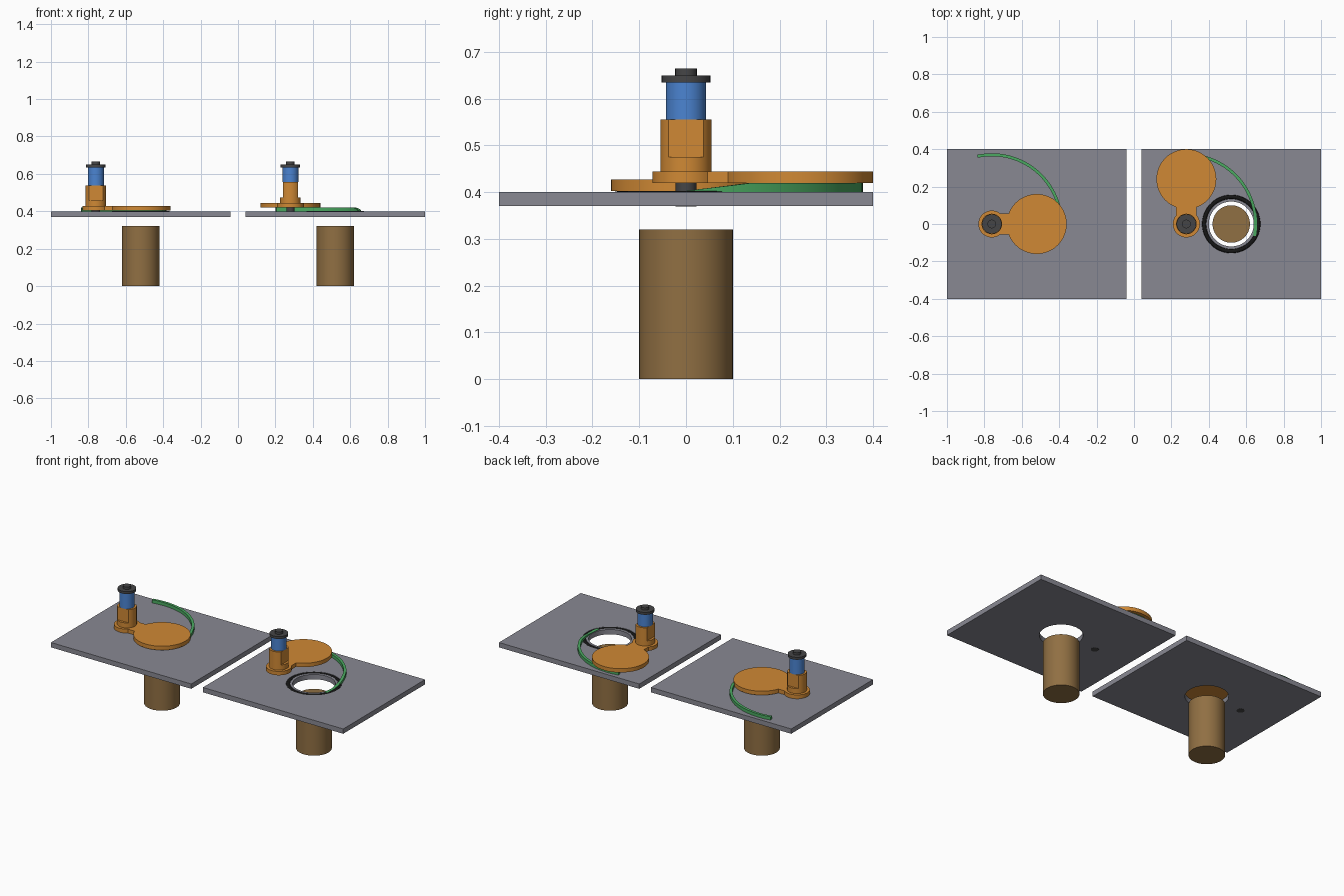
import bpy, bmesh, math
from mathutils import Matrix

if "Cube" in bpy.data.objects:
    bpy.data.objects.remove(bpy.data.objects["Cube"], do_unlink=True)


def material(name, rgb):
    m = bpy.data.materials.new(name)
    m.use_nodes = True
    m.diffuse_color = (*rgb, 1)
    m.node_tree.nodes["Principled BSDF"].inputs["Base Color"].default_value = (*rgb, 1)
    return m


GREY = material("plate grey", (0.25, 0.25, 0.29))
ORANGE = material("lid orange", (0.63, 0.25, 0.035))
GREEN = material("ramp green", (0.07, 0.40, 0.12))
BLUE = material("spring blue", (0.07, 0.23, 0.64))
STEEL = material("dark steel", (0.06, 0.06, 0.062))
RUBBER = material("black rubber", (0.008, 0.008, 0.008))
BROWN = material("pipe brown", (0.28, 0.16, 0.056))


def finish(name, bm, mat, loc=(0, 0, 0), turn=0):
    bmesh.ops.recalc_face_normals(bm, faces=bm.faces)
    bm.transform(Matrix.Rotation(turn, 4, "Z"))
    me = bpy.data.meshes.new(name)
    bm.to_mesh(me)
    bm.free()
    ob = bpy.data.objects.new(name, me)
    ob.location = loc
    bpy.context.collection.objects.link(ob)
    me.materials.append(mat)
    smooth(ob)
    return ob


def smooth(ob):
    bpy.ops.object.select_all(action="DESELECT")
    ob.select_set(True)
    bpy.context.view_layer.objects.active = ob
    bpy.ops.object.shade_smooth_by_angle(angle=math.radians(30))


def prism(name, outline, z0, z1, mat, loc=(0, 0, 0), turn=0):
    """Extrude a flat outline from z0 to z1."""
    bm = bmesh.new()
    face = bm.faces.new([bm.verts.new((x, y, z0)) for x, y in outline])
    top = bmesh.ops.extrude_face_region(bm, geom=[face])["geom"]
    for v in top:
        if isinstance(v, bmesh.types.BMVert):
            v.co.z = z1
    return finish(name, bm, mat, loc, turn)


def arc(cx, r, a0, a1, n):
    return [(cx + r * math.cos(a0 + (a1 - a0) * i / n),
             r * math.sin(a0 + (a1 - a0) * i / n)) for i in range(n + 1)]


def disc(name, r, z0, z1, mat, loc=(0, 0, 0)):
    return prism(name, arc(0, r, 0, math.tau, 64)[:-1], z0, z1, mat, loc)


def sweep(name, sections, mat, loc, closed):
    """Skin a row of equal cross-sections; cap the ends when open."""
    bm = bmesh.new()
    rows = [[bm.verts.new(p) for p in s] for s in sections]
    k = len(rows[0])
    for i in range(len(rows) if closed else len(rows) - 1):
        a, b = rows[i], rows[(i + 1) % len(rows)]
        for j in range(k):
            bm.faces.new((a[j], a[(j + 1) % k], b[(j + 1) % k], b[j]))
    if not closed:
        bm.faces.new(rows[0])
        bm.faces.new(rows[-1])
    return finish(name, bm, mat, loc)


def ring(name, profile, mat, loc):
    """Revolve a closed (radius, z) profile."""
    angles = [math.tau * i / 64 for i in range(64)]
    return sweep(name, [[(r * math.cos(a), r * math.sin(a), z) for r, z in profile]
                        for a in angles], mat, loc, True)


def cut(ob, cutter):
    mod = ob.modifiers.new("cut", "BOOLEAN")
    mod.operation, mod.solver, mod.object = "DIFFERENCE", "EXACT", cutter
    bpy.context.view_layer.objects.active = ob
    bpy.ops.object.modifier_apply(modifier=mod.name)
    bpy.data.objects.remove(cutter, do_unlink=True)


def station(tag, x0, x1, hole_x, turn, lift):
    hole = (hole_x, 0, 0)
    hub = (hole_x - 0.24, 0, 0)

    # base plate with through hole and seal groove
    plate = prism(tag + "_plate", [(x0, -0.4), (x1, -0.4), (x1, 0.4), (x0, 0.4)],
                  0.37, 0.40, GREY)
    cut(plate, disc("hole_cutter", 0.12, 0.3, 0.5, GREY, hole))
    cut(plate, ring("groove_cutter", [(0.134, 0.388), (0.156, 0.388),
                                      (0.156, 0.45), (0.134, 0.45)], GREY, hole))
    smooth(plate)

    # rubber seal seated in the groove
    seal = [(0.145 + 0.0108 * math.cos(math.tau * i / 12),
             0.3952 + 0.0074 * math.sin(math.tau * i / 12)) for i in range(12)]
    ring(tag + "_seal_ring", seal, RUBBER, hole)

    # pipe below the hole
    disc(tag + "_pipe", 0.1, 0, 0.32, BROWN, hole)

    # curved ramp, rising from one end to full height
    sections = []
    for i in range(57):
        deg = -10 + 2 * i
        a = math.radians(deg)
        top = 0.403 + 0.017 * min(1, max(0, deg / 22))
        sections.append([(r * math.cos(a), r * math.sin(a), z) for r, z in
                         ((0.362, 0.4), (0.378, 0.4), (0.378, top), (0.362, top))])
    sweep(tag + "_ramp", sections, GREEN, hub, False)

    # swinging lid: hub, neck and disc in one outline
    neck = 0.055
    a, b = math.asin(neck / 0.16), math.asin(neck / 0.072)
    outline = (arc(0.24, 0.16, -math.pi + a, math.pi - a, 64)
               + arc(0, 0.072, b, math.tau - b, 40))
    z = 0.403 + lift
    prism(tag + "_lid", outline, z, z + 0.024, ORANGE, hub, turn)

    # stem: round collar, then a section with two wrench flats
    disc(tag + "_stem_collar", 0.055, z + 0.02, z + 0.055, ORANGE, hub)
    f = math.asin(0.04 / 0.055)
    flats = arc(0, 0.055, -f, f, 16) + arc(0, 0.055, math.pi - f, math.pi + f, 16)
    prism(tag + "_stem_flats", flats, z + 0.055, z + 0.136, ORANGE, hub, turn)

    # spring sleeve, shaft, washer and shaft head
    disc(tag + "_spring_sleeve", 0.043, z + 0.136, 0.635, BLUE, hub)
    disc(tag + "_shaft", 0.022, 0.3695, 0.64, STEEL, hub)
    disc(tag + "_washer", 0.052, 0.635, 0.65, STEEL, hub)
    disc(tag + "_shaft_head", 0.023, 0.65, 0.665, STEEL, hub)


station("closed", -1, -0.04, -0.52, 0, 0)
station("open", 0.04, 1, 0.52, math.pi / 2, 0.017)
